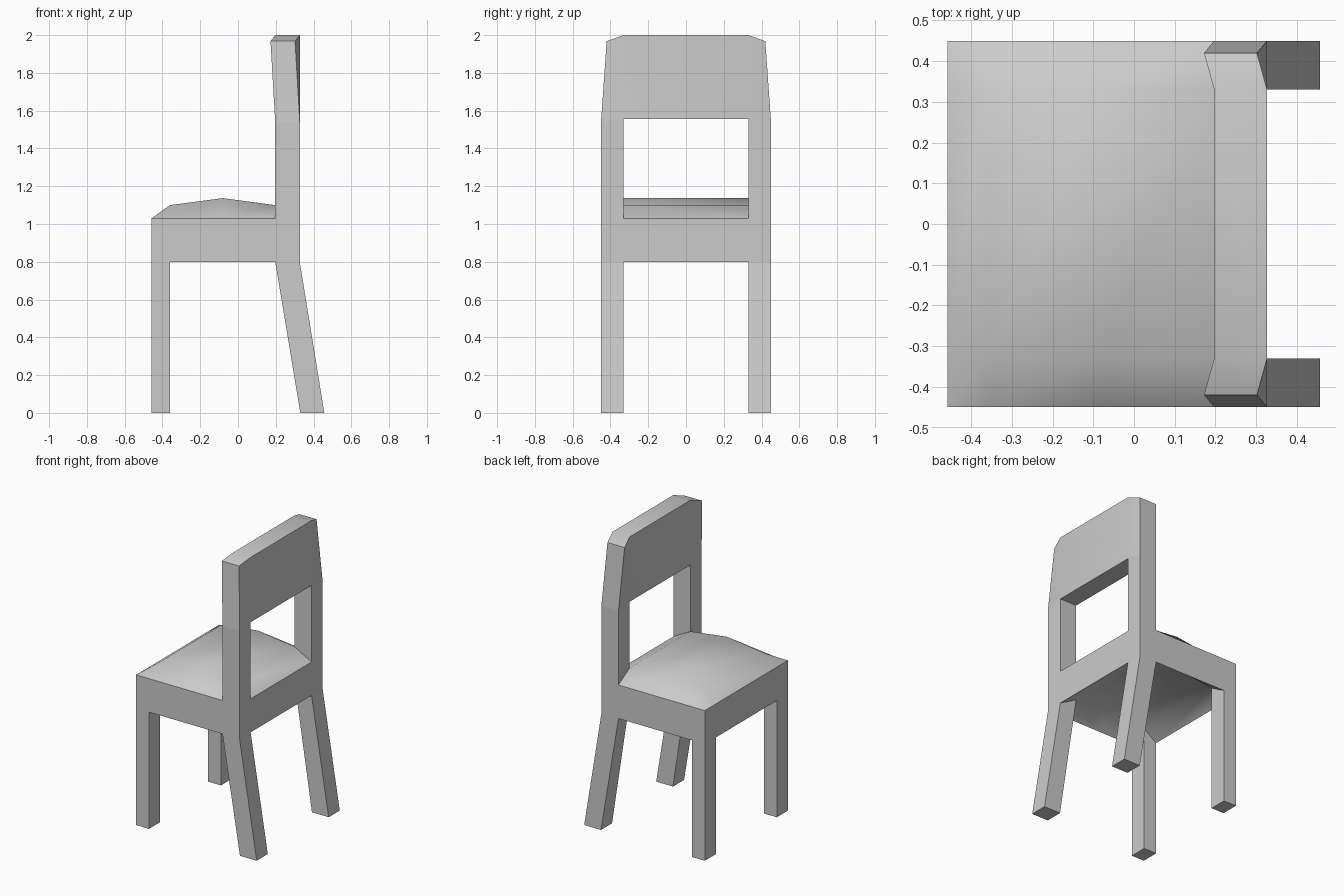
import bpy, bmesh, math

if "Cube" in bpy.data.objects:
    bpy.data.objects.remove(bpy.data.objects["Cube"])

X = [-0.458, -0.36, -0.08, 0.197, 0.327]     # seat grid lines, front to back
Y = [-0.45, -0.33, 0.33, 0.45]               # seat grid lines, side to side
CROWN = [0.0, 0.07, 0.107, 0.07, 0.0]        # rise of the seat along x
SEAT_TOP, SEAT_BOTTOM = 1.03, 0.80


def make(name, verts, faces, mirror=False):
    bm = bmesh.new()
    vs = [bm.verts.new(v) for v in verts]
    for f in faces:
        bm.faces.new([vs[i] for i in f])
    loose = [v for v in bm.verts if not v.link_faces]
    bmesh.ops.delete(bm, geom=loose, context='VERTS')
    bmesh.ops.recalc_face_normals(bm, faces=bm.faces)
    mesh = bpy.data.meshes.new(name)
    bm.to_mesh(mesh)
    bm.free()
    mesh.shade_smooth()
    mesh.set_sharp_from_angle(angle=math.radians(45))
    ob = bpy.data.objects.new(name, mesh)
    bpy.context.collection.objects.link(ob)
    if mirror:
        m = ob.modifiers.new("mirror", 'MIRROR')
        m.use_axis = (False, True, False)
    return ob


def loft(name, rings, start=False, end=False, skip=(), mirror=False):
    """Skin four-point rings; skip holds hidden (segment, side) faces."""
    faces = [(4*i + k, 4*i + (k+1) % 4, 4*i + 4 + (k+1) % 4, 4*i + 4 + k)
             for i in range(len(rings) - 1) for k in range(4) if (i, k) not in skip]
    if start:
        faces.append((0, 1, 2, 3))
    if end:
        n = 4 * (len(rings) - 1)
        faces.append((n, n + 1, n + 2, n + 3))
    make(name, [p for r in rings for p in r], faces, mirror)


def ring(x0, x1, zs):
    """Cross-section of the right-hand uprights, inner edge first."""
    xy = [(x0, 0.33), (x1, 0.33), (x1, 0.45), (x0, 0.45)]
    return [(x, y, z) for (x, y), z in zip(xy, zs)]


# Seat: crowned slab, left open where legs and posts join
nx, ny = len(X), len(Y)
verts = [(x, y, base + (CROWN[i] if 0 < j < ny - 1 else 0))
         for base in (SEAT_BOTTOM, SEAT_TOP)
         for i, x in enumerate(X) for j, y in enumerate(Y)]


def idx(layer, i, j):
    return layer * nx * ny + i * ny + j


faces = []
for i in range(nx - 1):
    for j in range(ny - 1):
        side = j in (0, ny - 2)
        for layer in (0, 1):
            leg = side and (i == nx - 2 or (layer == 0 and i == 0))
            if not leg:
                faces.append([idx(layer, a, b) for a, b in
                              ((i, j), (i+1, j), (i+1, j+1), (i, j+1))])
rim = ([(i, 0) for i in range(nx - 1)] + [(nx - 1, j) for j in range(ny - 1)]
       + [(i, ny - 1) for i in range(nx - 1, 0, -1)] + [(0, j) for j in range(ny - 1, 0, -1)])
for a, b in zip(rim, rim[1:] + rim[:1]):
    faces.append([idx(0, *a), idx(0, *b), idx(1, *b), idx(1, *a)])
make("seat", verts, faces)

# Legs: straight in front, raked at the back
loft("front_legs", [ring(X[0], X[1], [0] * 4),
                    ring(X[0], X[1], [0.80, 0.87, 0.80, 0.80])], start=True, mirror=True)
loft("back_legs", [ring(0.33, 0.457, [0] * 4),
                   ring(X[3], X[4], [0.87, 0.80, 0.80, 0.80])], start=True, mirror=True)

# Posts between seat and backrest
loft("back_posts", [ring(X[3], X[4], [1.10, 1.03, 1.03, 1.03]),
                    ring(X[3], X[4], [1.555, 1.555, 1.54, 1.54])], mirror=True)

# Backrest: panel with its upper corners turned forward
rings = []
for yb, yt, zb, zt, dx in ((-0.45, -0.42, 1.54, 1.968, -0.025), (-0.33, -0.33, 1.555, 2.0, 0),
                           (0.33, 0.33, 1.555, 2.0, 0), (0.45, 0.42, 1.54, 1.968, -0.025)):
    rings.append([(X[3], yb, zb), (X[4], yb, zb), (X[4] + dx, yt, zt), (X[3] + dx, yt, zt)])
loft("backrest", rings, start=True, end=True, skip={(0, 0), (2, 0)})
